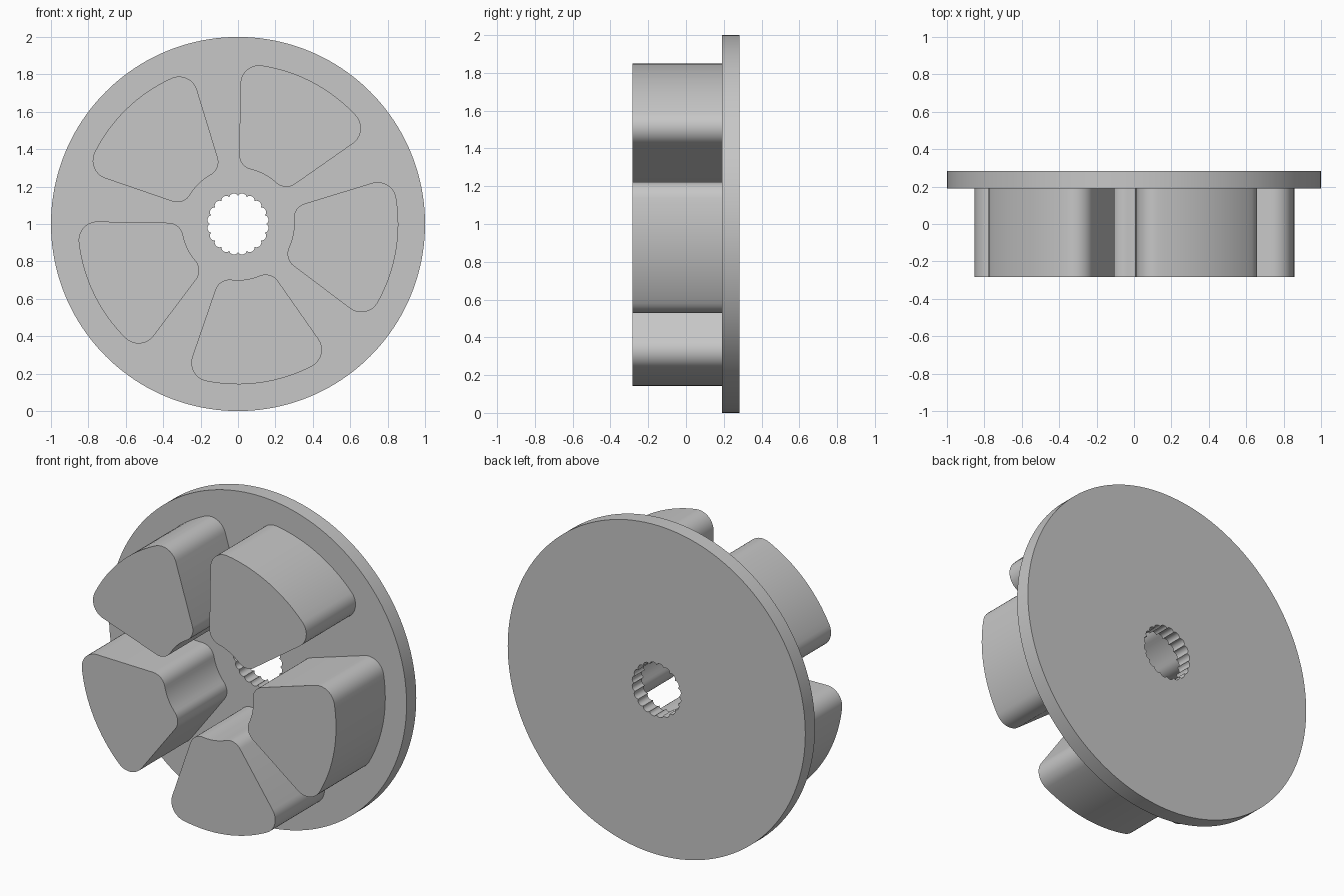
import bpy, bmesh, math

if "Cube" in bpy.data.objects:
    bpy.data.objects.remove(bpy.data.objects["Cube"])

BACK, PLATE_FRONT, FRONT = 0.283, 0.19, -0.283
CENTRE_Z = 1.0

grey = bpy.data.materials.new("plain grey")
grey.diffuse_color = (0.57, 0.57, 0.57, 1)
grey.use_nodes = True
grey.node_tree.nodes["Principled BSDF"].inputs["Base Color"].default_value = grey.diffuse_color


def polar(r, deg):
    a = math.radians(deg)
    return r * math.cos(a), r * math.sin(a)


def finish(bm, name):
    bmesh.ops.recalc_face_normals(bm, faces=bm.faces[:])
    mesh = bpy.data.meshes.new(name)
    bm.to_mesh(mesh)
    bm.free()
    mesh.materials.append(grey)
    ob = bpy.data.objects.new(name, mesh)
    bpy.context.collection.objects.link(ob)
    bpy.ops.object.select_all(action='DESELECT')
    ob.select_set(True)
    bpy.context.view_layer.objects.active = ob
    bpy.ops.object.shade_smooth_by_angle(angle=math.radians(30))
    return ob


# round back plate with a splined bore
TEETH, STEPS = 20, 8
COUNT = TEETH * STEPS


def bore_radius(i):
    wave = abs(math.sin(math.pi * i / STEPS))
    return 0.151 + 0.014 * wave ** 0.6


bm = bmesh.new()


def ring(radius, y):
    pts = [polar(radius(i), 360 * i / COUNT) for i in range(COUNT)]
    return [bm.verts.new((x, y, CENTRE_Z + z)) for x, z in pts]


loops = [ring(lambda i: 1.0, PLATE_FRONT), ring(lambda i: 1.0, BACK),
         ring(bore_radius, BACK), ring(bore_radius, PLATE_FRONT)]
for k in range(4):
    a, b = loops[k], loops[(k + 1) % 4]
    for i in range(COUNT):
        j = (i + 1) % COUNT
        bm.faces.new((a[i], a[j], b[j], b[i]))
finish(bm, "back_plate")


# rounded wedge lugs: inner and outer arcs joined by filleted radial sides
def arc(cx, cz, r, a0, a1, n):
    out = []
    for i in range(n + 1):
        x, z = polar(r, a0 + (a1 - a0) * i / n)
        out.append((cx + x, cz + z))
    return out


def lug_profile(start, end, r_in=0.30, r_out=0.857, f_in=0.08, f_out=0.10):
    d_in = math.degrees(math.asin(f_in / (r_in + f_in)))
    d_out = math.degrees(math.asin(f_out / (r_out - f_out)))
    s_out, e_out = start + d_out, end - d_out
    s_in, e_in = start + d_in, end - d_in
    pts = arc(*polar(r_out - f_out, s_out), f_out, start - 90, s_out, 10)
    pts += arc(0, 0, r_out, s_out, e_out, 16)[1:-1]
    pts += arc(*polar(r_out - f_out, e_out), f_out, e_out, end + 90, 10)
    pts += arc(*polar(r_in + f_in, e_in), f_in, end + 90, e_in + 180, 10)
    pts += arc(0, 0, r_in, e_in, s_in, 8)[1:-1]
    pts += arc(*polar(r_in + f_in, s_in), f_in, s_in + 180, start + 270, 10)
    return pts


for k in range(5):
    bm = bmesh.new()
    pts = lug_profile(35 + 72 * k, 89 + 72 * k)
    face = bm.faces.new([bm.verts.new((x, FRONT, CENTRE_Z + z)) for x, z in pts])
    res = bmesh.ops.extrude_face_region(bm, geom=[face], use_keep_orig=True)
    verts = [g for g in res["geom"] if isinstance(g, bmesh.types.BMVert)]
    bmesh.ops.translate(bm, verts=verts, vec=(0, PLATE_FRONT - FRONT, 0))
    finish(bm, f"lug_{k + 1}")
